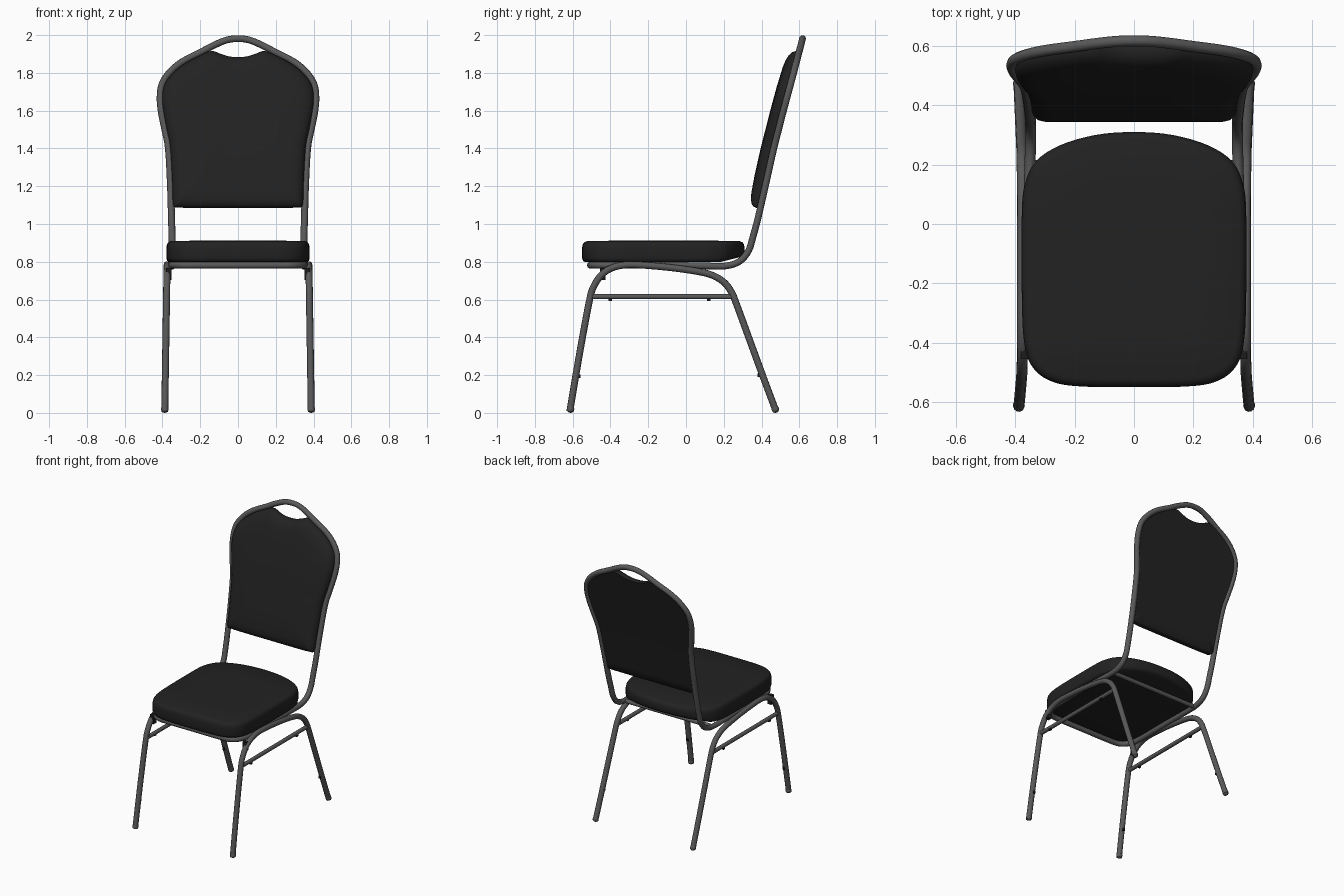
import bpy, bmesh, math
from mathutils import Vector

cube = bpy.data.objects.get("Cube")
if cube:
    bpy.data.objects.remove(cube, do_unlink=True)


def material(name, value):
    m = bpy.data.materials.new(name)
    m.use_nodes = True
    color = (value, value, value, 1)
    m.diffuse_color = color
    m.node_tree.nodes["Principled BSDF"].inputs["Base Color"].default_value = color
    return m


STEEL = material("grey steel", 0.1)
FABRIC = material("black fabric", 0.016)
RUBBER = material("black rubber", 0.012)


def smooth_path(points, closed=False, steps=4):
    """Catmull-Rom interpolation through the points."""
    p = [Vector(v) for v in points]
    n = len(p)
    at = (lambda i: p[i % n]) if closed else (lambda i: p[max(0, min(n - 1, i))])
    out = []
    for i in range(n if closed else n - 1):
        a, b, c, d = (at(i + k) for k in (-1, 0, 1, 2))
        for s in range(steps):
            t = s / steps
            out.append(0.5 * (2 * b + (c - a) * t + (2 * a - 5 * b + 4 * c - d) * t ** 2
                              + (3 * b - a - 3 * c + d) * t ** 3))
    return out if closed else out + [p[-1]]


def mirrored(half):
    """Close a half outline that starts and ends on x = 0."""
    return half + [(-v[0], *v[1:]) for v in half[-2:0:-1]]


def finish(obj, mat, angle=50):
    obj.data.materials.append(mat)
    bpy.ops.object.select_all(action='DESELECT')
    obj.select_set(True)
    bpy.context.view_layer.objects.active = obj
    if obj.type == 'CURVE':
        bpy.ops.object.convert(target='MESH')
    bpy.ops.object.shade_smooth_by_angle(angle=math.radians(angle))


def tube(name, points, radius, closed=False):
    curve = bpy.data.curves.new(name, 'CURVE')
    curve.dimensions = '3D'
    curve.bevel_depth = radius
    curve.bevel_resolution = 3
    curve.use_fill_caps = True
    spline = curve.splines.new('POLY')
    spline.points.add(len(points) - 1)
    for sp, v in zip(spline.points, points):
        sp.co = (*v, 1)
    spline.use_cyclic_u = closed
    obj = bpy.data.objects.new(name, curve)
    bpy.context.collection.objects.link(obj)
    finish(obj, STEEL)


def cushion(name, outline, centre, rings, place):
    """Loft scaled copies of a flat outline; place() maps (u, v, offset) to space."""
    bm = bmesh.new()
    loops = []
    c = Vector(centre)
    for scale, offset in rings:
        loops.append([bm.verts.new(place(*(c + (v - c) * scale), offset)) for v in outline])
    n = len(outline)
    for low, high in zip(loops, loops[1:]):
        for i in range(n):
            j = (i + 1) % n
            bm.faces.new((low[i], low[j], high[j], high[i]))
    bm.faces.new(loops[0][::-1])
    bm.faces.new(loops[-1])
    bmesh.ops.recalc_face_normals(bm, faces=bm.faces)
    mesh = bpy.data.meshes.new(name)
    bm.to_mesh(mesh)
    bm.free()
    obj = bpy.data.objects.new(name, mesh)
    bpy.context.collection.objects.link(obj)
    finish(obj, FABRIC)


def bumper(name, location, size):
    bpy.ops.mesh.primitive_cube_add(size=1, location=location)
    obj = bpy.context.object
    obj.name = name
    obj.scale = size
    bevel = obj.modifiers.new("rounding", 'BEVEL')
    bevel.width = 0.004
    bevel.segments = 2
    finish(obj, RUBBER, 40)


# Lean of the backrest: depth as a function of height
LEAN = [(1.0, .374), (1.2, .42), (1.4, .465), (1.6, .516), (1.8, .57), (2.0, .622)]


def lean(z):
    for (z0, y0), (z1, y1) in zip(LEAN, LEAN[1:]):
        if z <= z1:
            break
    return y0 + (y1 - y0) * (z - z0) / (z1 - z0)


# Continuous frame: seat rails, rear bends and arched back
rail = [(0, -.505, .782), (.2, -.505, .782), (.29, -.495, .782), (.34, -.44, .782),
        (.355, -.34, .782), (.355, -.1, .782), (.353, .1, .778), (.35, .21, .778),
        (.349, .285, .803), (.348, .332, .86), (.349, .354, .93)]
arch = [(.352, 1.03), (.357, 1.2), (.368, 1.4), (.387, 1.5), (.405, 1.59), (.412, 1.67),
        (.4, 1.745), (.355, 1.81), (.29, 1.862), (.2, 1.908), (.13, 1.945), (.06, 1.974), (0, 1.981)]
tube("seat_and_back_frame",
     smooth_path(mirrored(rail + [(x, lean(z), z) for x, z in arch]), True), .0185, True)
tube("rear_crossbar", [(-.35, .2, .778), (.35, .2, .778)], .015)

# Bent leg hoops, one per side, with a stretcher and rubber bumpers
hoop = [(-.615, .008), (-.583, .2), (-.548, .4), (-.512, .59), (-.493, .66), (-.45, .728),
        (-.39, .768), (-.31, .784), (-.2, .78), (-.05, .765), (.08, .745), (.15, .724),
        (.205, .688), (.24, .64), (.262, .59), (.33, .405), (.405, .2), (.477, .008)]
for side, label in ((1, "left"), (-1, "right")):
    path = [(side * (.388 - .016 * z), y, z) for y, z in hoop]
    tube(label + "_leg_hoop", smooth_path(path), .0185)
    tube(label + "_stretcher", [(side * .379, -.51, .615), (side * .379, .255, .615)], .014)
    bumper(label + "_stacking_bumper", (side * .367, -.44, .735), (.028, .03, .065))
    for y, z, part in ((-.568, .195, "front_leg"), (.388, .2, "rear_leg"),
                       (-.4, .602, "front_stretcher"), (.12, .602, "rear_stretcher")):
        bumper(f"{label}_{part}_stud", (side * .383, y, z), (.014, .018, .018))
    for y, part in ((-.611, "front"), (.473, "rear")):
        bpy.ops.mesh.primitive_uv_sphere_add(segments=16, ring_count=8, radius=.02,
                                             location=(side * .388, y, .02))
        bpy.context.object.name = f"{label}_{part}_foot"
        finish(bpy.context.object, STEEL)

# Seat cushion
seat = [(0, -.55), (.2, -.546), (.29, -.525), (.345, -.478), (.37, -.4), (.378, -.25),
        (.378, .04), (.366, .14), (.33, .212), (.25, .265), (.13, .3), (0, .31)]


def place_seat(x, y, z):
    # the underside lifts slightly toward the rear edge
    lift = max(0, y - .18) * .25 * (z < .85)
    return (x, y, z + lift)


cushion("seat_cushion", smooth_path(mirrored(seat), True), (0, -.12),
        [(.02, .8), (.6, .8), (.96, .798), (.99, .805), (1, .82), (1, .875), (.992, .892),
         (.975, .903), (.94, .909), (.6, .912), (.02, .913)], place_seat)

# Back cushion with a scooped hand hold at the top
back = [(0, 1.085), (.18, 1.085), (.31, 1.087), (.342, 1.1), (.347, 1.2), (.358, 1.4),
        (.377, 1.5), (.393, 1.59), (.401, 1.67), (.388, 1.74), (.345, 1.798), (.28, 1.85),
        (.2, 1.893), (.14, 1.916), (.09, 1.9), (.045, 1.887), (0, 1.884)]
cushion("back_cushion", smooth_path(mirrored(back), True), (0, 1.48),
        [(.02, .01), (.3, .01), (.6, .01), (.85, .01), (.99, .01), (1, .004), (1, -.02),
         (.985, -.036), (.95, -.05), (.89, -.06), (.8, -.066), (.55, -.07), (.3, -.07), (.02, -.07)],
        lambda x, z, offset: (x, lean(z) + offset, z))
